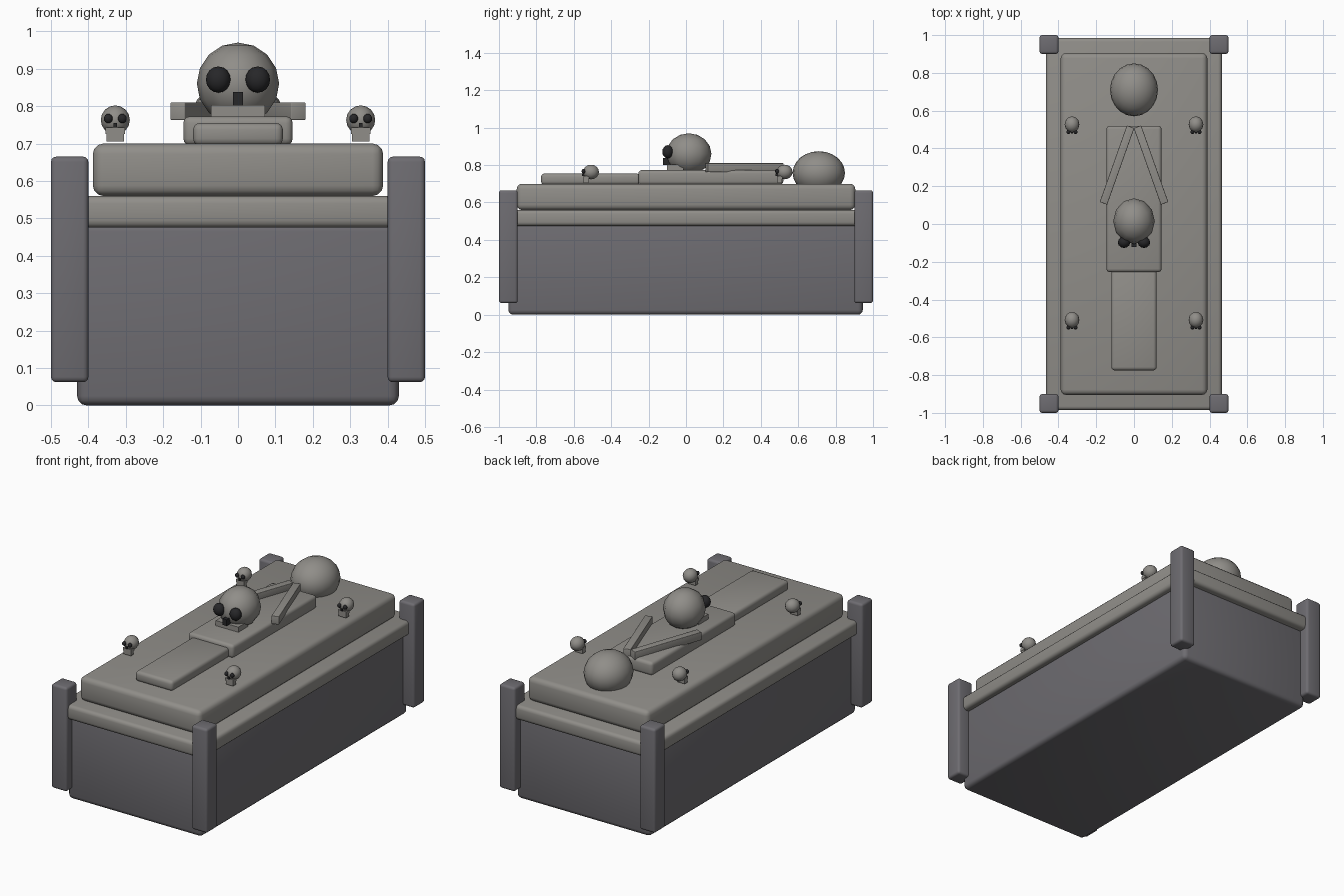
import bpy, math

if "Cube" in bpy.data.objects:
    bpy.data.objects.remove(bpy.data.objects["Cube"])


def material(name, r, g, b):
    m = bpy.data.materials.new(name)
    m.diffuse_color = (r, g, b, 1)
    m.use_nodes = True
    m.node_tree.nodes["Principled BSDF"].inputs["Base Color"].default_value = m.diffuse_color
    return m


STONE = material("stone", 0.28, 0.27, 0.25)
DARK = material("dark_stone", 0.155, 0.15, 0.165)
BLACK = material("socket_black", 0.02, 0.02, 0.022)


def finish(ob, name, mat):
    ob.name = name
    ob.data.materials.append(mat)
    bpy.ops.object.shade_smooth_by_angle(angle=math.radians(40))
    return ob


def box(name, lo, hi, mat, bevel=0.0, rot=0.0):
    mid = [(a + b) / 2 for a, b in zip(lo, hi)]
    bpy.ops.mesh.primitive_cube_add(size=1, location=mid)
    ob = bpy.context.object
    ob.scale = [b - a for a, b in zip(lo, hi)]
    bpy.ops.object.transform_apply(location=False, rotation=False, scale=True)
    ob.rotation_euler.z = rot
    if bevel:
        mod = ob.modifiers.new("rounded_edges", 'BEVEL')
        mod.width = bevel
        mod.segments = 3
        bpy.ops.object.modifier_apply(modifier=mod.name)
    return finish(ob, name, mat)


def ball(name, loc, radii, mat, seg=16, rings=10):
    bpy.ops.mesh.primitive_uv_sphere_add(segments=seg, ring_count=rings, radius=1, location=loc)
    ob = bpy.context.object
    ob.scale = radii
    bpy.ops.object.transform_apply(location=False, rotation=False, scale=True)
    return finish(ob, name, mat)


def skull(name, x, y, z, s):
    """Skull centred on its cranium; s is the cranium radius."""
    def part(label, lo, hi, mat):
        c = (x, y, z)
        box(f"{name}_{label}", [p + s * v for p, v in zip(c, lo)],
            [p + s * v for p, v in zip(c, hi)], mat)
    ball(name + "_cranium", (x, y, z), (s, s * 1.1, s), STONE, 12, 8)
    for side in (-1, 1):
        ball(name + "_eye_socket", (x + side * 0.48 * s, y - 1.02 * s, z + 0.1 * s),
             (0.3 * s, 0.27 * s, 0.32 * s), BLACK, 12, 8)
    part("nose", (-0.12, -1.25, -0.53), (0.12, -0.8, -0.2), BLACK)
    part("upper_jaw", (-0.66, -1.05, -0.95), (0.66, -0.25, -0.52), STONE)
    part("lower_jaw", (-0.6, -1.0, -1.48), (0.6, -0.35, -0.9), STONE)


# Tomb chest, cornice slab and lid
box("chest", (-0.43, -0.95, 0), (0.43, 0.945, 0.49), DARK, 0.025)
box("cornice", (-0.465, -0.985, 0.475), (0.465, 0.985, 0.56), STONE, 0.02)
box("lid", (-0.388, -0.905, 0.56), (0.388, 0.905, 0.70), STONE, 0.028)

# Corner posts
for sx in (-1, 1):
    for sy in (-1, 1):
        cx, cy = sx * 0.45, sy * 0.95
        box("corner_post", (cx - 0.05, cy - 0.05, 0.062), (cx + 0.05, cy + 0.05, 0.665), DARK, 0.014)

# Reclining effigy: torso, legs, head and folded arms
box("effigy_torso", (-0.146, -0.255, 0.695), (0.146, 0.52, 0.773), STONE, 0.018)
box("effigy_legs", (-0.12, -0.775, 0.695), (0.12, -0.245, 0.755), STONE, 0.018)
ball("effigy_head", (0, 0.71, 0.758), (0.127, 0.14, 0.116), STONE, 20, 12)
for side in (-1, 1):
    cx = side * 0.09
    box("effigy_arm", (cx - 0.021, 0.312 - 0.215, 0.763), (cx + 0.021, 0.312 + 0.215, 0.81),
        STONE, 0.003, side * math.radians(19.5))

# Large skull on the effigy and small skulls at the corners
skull("large_skull", 0, 0.015, 0.86, 0.11)
for side in (-1, 1):
    for y in (-0.508, 0.527):
        skull("small_skull", side * 0.328, y, 0.763, 0.039)
